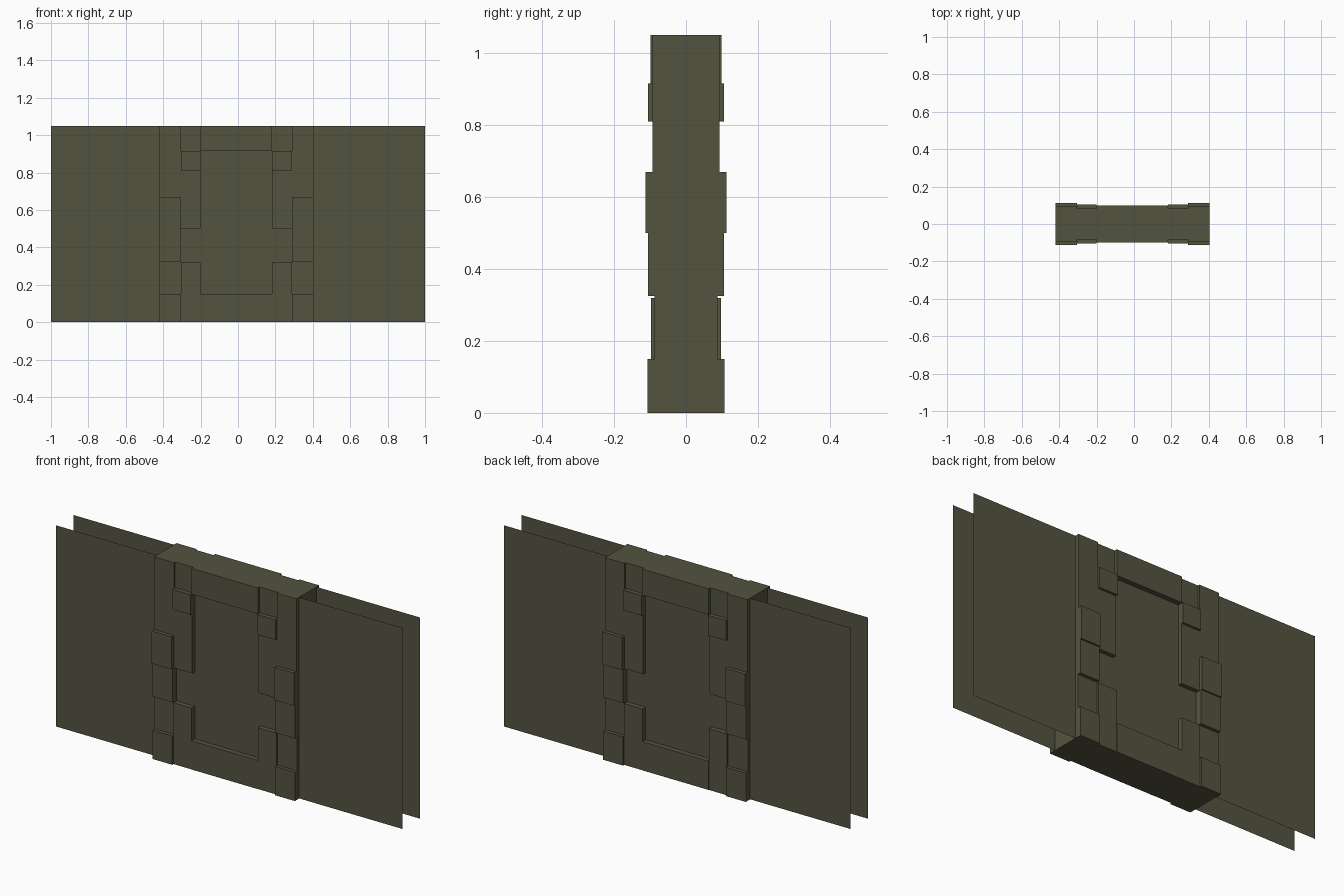
import bpy
import bmesh

cube = bpy.data.objects.get("Cube")
if cube:
    bpy.data.objects.remove(cube, do_unlink=True)

HEIGHT = 1.05
stone = bpy.data.materials.new("olive_stone")
stone.use_nodes = True
colour = (0.088, 0.088, 0.052, 1)
stone.diffuse_color = colour
stone.node_tree.nodes["Principled BSDF"].inputs["Base Color"].default_value = colour


def make_object(name, bm):
    mesh = bpy.data.meshes.new(name)
    bm.to_mesh(mesh)
    bm.free()
    mesh.materials.append(stone)
    obj = bpy.data.objects.new(name, mesh)
    bpy.context.collection.objects.link(obj)


def block(name, xs, zs, depth):
    """Block running right through the wall, standing out equally on both faces."""
    bm = bmesh.new()
    bmesh.ops.create_cube(bm, size=1)
    bmesh.ops.scale(bm, vec=(xs[1] - xs[0], 2 * depth, zs[1] - zs[0]), verts=bm.verts)
    bmesh.ops.translate(bm, vec=(sum(xs) / 2, 0, sum(zs) / 2), verts=bm.verts)
    make_object(name, bm)


def wall_sheet(name, y):
    bm = bmesh.new()
    corners = [(-1, 0), (1, 0), (1, HEIGHT), (-1, HEIGHT)]
    if y > 0:
        corners.reverse()
    bm.faces.new([bm.verts.new((x, y, z)) for x, z in corners])
    make_object(name, bm)


# Thin wall faces
wall_sheet("front_wall", -0.071)
wall_sheet("back_wall", 0.071)

# Quoin stones: bottom, top, half depth
outer_stones = [(0, 0.15, 0.107), (0.15, 0.325, 0.088), (0.325, 0.5, 0.105),
                (0.5, 0.67, 0.113), (0.67, HEIGHT, 0.093)]
inner_stones = [(0, 0.32, 0.097), (0.5, 0.81, 0.093),
                (0.81, 0.915, 0.105), (0.915, HEIGHT, 0.083)]
columns = {
    "right_outer_stone": ((-0.42, -0.305), outer_stones),
    "right_inner_stone": ((-0.305, -0.2), inner_stones),
    "left_inner_stone": ((0.183, 0.29), inner_stones),
    "left_outer_stone": ((0.29, 0.403), outer_stones),
}
for name, (xs, stones) in columns.items():
    for i, (low, high, depth) in enumerate(stones, 1):
        block(f"{name}_{i}", xs, (low, high), depth)

# Lintel and sill between the columns
block("lintel", (-0.2, 0.183), (0.915, HEIGHT), 0.098)
block("sill", (-0.2, 0.183), (0, 0.15), 0.098)
